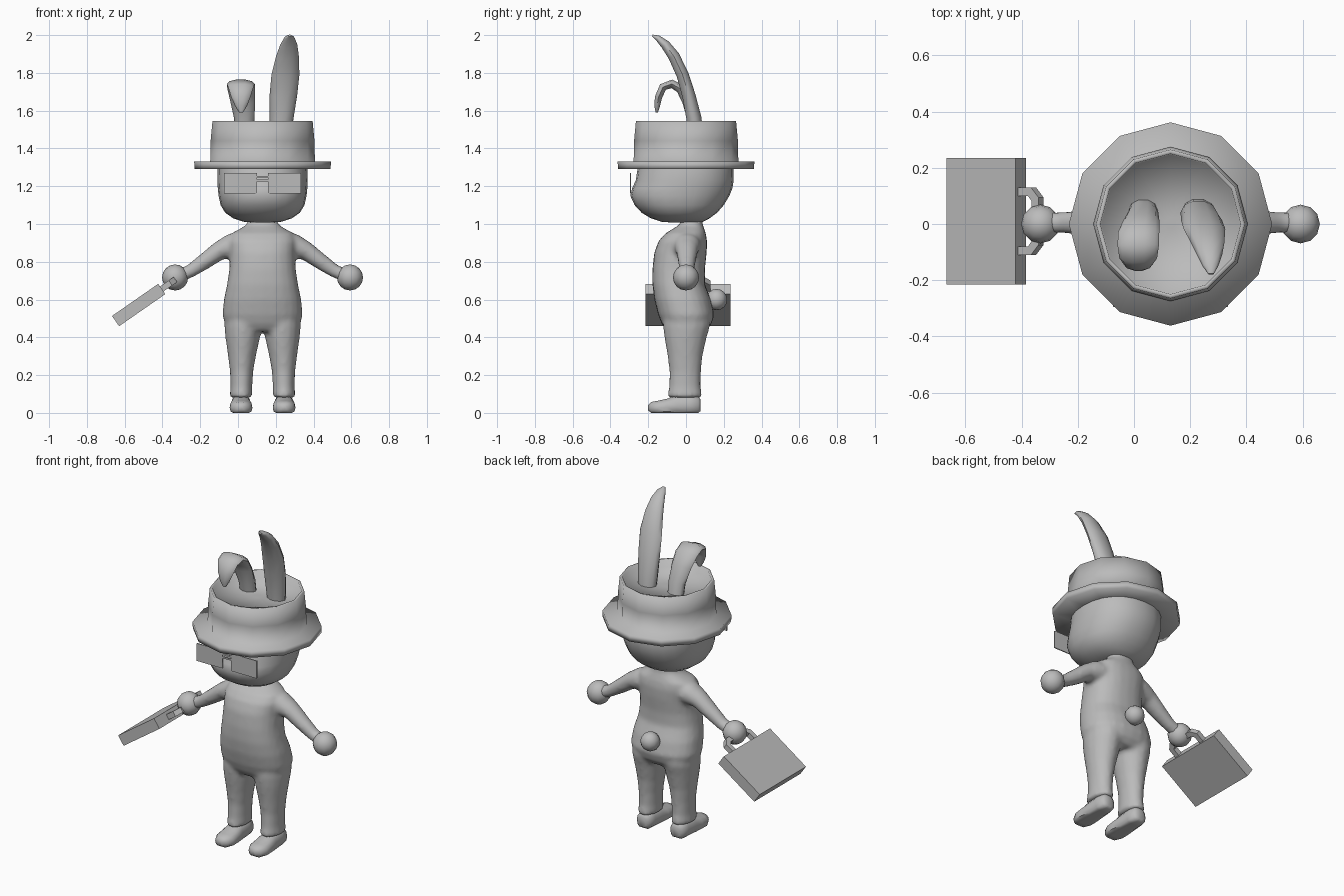
import bpy, bmesh, math
from mathutils import Vector, Matrix

CX = 0.13  # body centre line
grey = bpy.data.materials.new("soft_grey")
grey.diffuse_color = (0.5, 0.5, 0.5, 1)


def finish(name, bm, angle=50):
    bmesh.ops.recalc_face_normals(bm, faces=bm.faces)
    me = bpy.data.meshes.new(name)
    bm.to_mesh(me)
    bm.free()
    me.materials.append(grey)
    ob = bpy.data.objects.new(name, me)
    bpy.context.collection.objects.link(ob)
    bpy.ops.object.select_all(action='DESELECT')
    ob.select_set(True)
    bpy.context.view_layer.objects.active = ob
    if angle:
        bpy.ops.object.shade_smooth_by_angle(angle=math.radians(angle))
    return ob


def loft(bm, rings, n=16, power=1.0):
    """Skin a closed tube over rings of (centre, half axis u, half axis v)."""
    def sq(t):
        return math.copysign(abs(t) ** power, t)
    loops = []
    for c, u, v in rings:
        c, u, v = Vector(c), Vector(u), Vector(v)
        loops.append([bm.verts.new(c + u * sq(math.cos(2 * math.pi * i / n))
                                   + v * sq(math.sin(2 * math.pi * i / n))) for i in range(n)])
    for a, b in zip(loops, loops[1:]):
        for i in range(n):
            bm.faces.new((a[i], a[(i + 1) % n], b[(i + 1) % n], b[i]))
    bm.faces.new(loops[0])
    bm.faces.new(loops[-1])


def stack(rows, x=CX):
    """Horizontal rings from rows of (z, half width, y front, y back)."""
    return [((x, (f + b) / 2, z), (w, 0, 0), (0, (b - f) / 2, 0)) for z, w, f, b in rows]


def tube(path, sizes, side):
    """Rings along a path; sizes are (half width along side, half thickness)."""
    pts = [Vector(p) for p in path]
    side = Vector(side)
    rings = []
    for i, p in enumerate(pts):
        d = pts[min(i + 1, len(pts) - 1)] - pts[max(i - 1, 0)]
        w, t = sizes[i]
        rings.append((p, side * w, d.cross(side).normalized() * t))
    return rings


def box(bm, size, centre, rot=Matrix()):
    m = Matrix.Translation(centre) @ rot @ Matrix.Diagonal((*size, 1))
    bmesh.ops.create_cube(bm, size=1, matrix=m)


def ball(name, centre, r):
    bm = bmesh.new()
    bmesh.ops.create_uvsphere(bm, u_segments=12, v_segments=8, radius=r,
                              matrix=Matrix.Translation(centre))
    return finish(name, bm, 60)


# body: torso, neck, arms and trouser legs fused into one smooth skin
bm = bmesh.new()
loft(bm, stack([(0.43, 0.16, -0.10, 0.10), (0.47, 0.20, -0.128, 0.135), (0.52, 0.212, -0.148, 0.15),
                (0.60, 0.205, -0.168, 0.132), (0.68, 0.188, -0.178, 0.10), (0.76, 0.176, -0.178, 0.10),
                (0.85, 0.172, -0.168, 0.11), (0.91, 0.178, -0.145, 0.112), (0.95, 0.165, -0.11, 0.105),
                (0.98, 0.11, -0.06, 0.095), (1.0, 0.08, -0.03, 0.088), (1.06, 0.075, -0.02, 0.085)]), 24, 0.85)
for s in (-1, 1):
    loft(bm, tube([(CX + s * x, 0.005, z) for x, z in
                   ((0.10, 0.89), (0.17, 0.882), (0.23, 0.858), (0.31, 0.80), (0.38, 0.752), (0.45, 0.722))],
                  [(0.08, 0.07), (0.072, 0.066), (0.058, 0.05), (0.047, 0.043), (0.038, 0.036), (0.036, 0.036)],
                  (0, 1, 0)))
    rows = [(0.08, 0.061, -0.10, 0.088, 0.114), (0.14, 0.058, -0.09, 0.078, 0.112),
            (0.22, 0.062, -0.088, 0.08, 0.111), (0.30, 0.074, -0.098, 0.088, 0.109),
            (0.40, 0.092, -0.115, 0.11, 0.105), (0.46, 0.10, -0.122, 0.128, 0.103),
            (0.52, 0.095, -0.12, 0.13, 0.10)]
    loft(bm, [stack([r[:4]], CX + s * r[4])[0] for r in rows])
body = finish("body", bm)
rm = body.modifiers.new("fuse", 'REMESH')
rm.mode = 'VOXEL'
rm.voxel_size = 0.013
rm.use_smooth_shade = True
sm = body.modifiers.new("soften", 'SMOOTH')
sm.factor = 0.5
sm.iterations = 5

# hands, tail
for s, side in ((-1, "right"), (1, "left")):
    ball(side + "_hand", (CX + s * 0.463, 0.0, 0.717), 0.069)
ball("tail", (CX, 0.162, 0.60), 0.056)

# shoes with flat soles
for s, side in ((-1, "right"), (1, "left")):
    bm = bmesh.new()
    loft(bm, [((CX + s * 0.114, y, zc), (w, 0, 0), (0, 0, h)) for y, w, zc, h in
              ((0.078, 0.025, 0.04, 0.03), (0.065, 0.045, 0.04, 0.05), (0.02, 0.052, 0.04, 0.06),
               (-0.05, 0.053, 0.035, 0.06), (-0.10, 0.06, 0.03, 0.046), (-0.15, 0.06, 0.026, 0.039),
               (-0.185, 0.042, 0.026, 0.032), (-0.20, 0.015, 0.027, 0.014))], 14, 0.85)
    for v in bm.verts:
        v.co.z = max(v.co.z, 0)
    finish(side + "_shoe", bm)

# head with a slight muzzle
bm = bmesh.new()
loft(bm, stack([(1.008, 0.05, -0.08, 0.06), (1.012, 0.10, -0.13, 0.09), (1.03, 0.155, -0.185, 0.125),
                (1.06, 0.198, -0.235, 0.165), (1.10, 0.222, -0.272, 0.20), (1.15, 0.233, -0.295, 0.23),
                (1.19, 0.237, -0.285, 0.246), (1.23, 0.239, -0.266, 0.252), (1.30, 0.237, -0.255, 0.25),
                (1.40, 0.21, -0.22, 0.22)]), 24, 0.9)
finish("head", bm, 70)

# glasses: two flat lenses with a double bridge
bm = bmesh.new()
for s in (-1, 1):
    box(bm, (0.175, 0.006, 0.108), (CX + s * 0.117, -0.293, 1.216))
for z in (1.25, 1.23):
    box(bm, (0.07, 0.006, 0.01), (CX, -0.293, z))
finish("glasses", bm, 0)

# twelve-sided hat: brim, crown and sunken top
bm = bmesh.new()
profile = [(0.2, 1.295), (0.36, 1.29), (0.362, 1.33), (0.277, 1.332), (0.275, 1.44),
           (0.265, 1.545), (0.25, 1.545), (0.246, 1.50), (0.02, 1.50)]
loft(bm, [((CX, 0, z), (r, 0, 0), (0, r, 0)) for r, z in profile], 12)
finish("hat", bm, 180)

# upright ear, curving forward
bm = bmesh.new()
loft(bm, tube([(0.228, 0.05, 1.48), (0.23, 0.042, 1.56), (0.24, 0.015, 1.68), (0.251, -0.018, 1.79),
               (0.262, -0.065, 1.89), (0.269, -0.11, 1.95), (0.272, -0.15, 1.985), (0.274, -0.178, 1.998)],
              [(0.055, 0.042), (0.064, 0.042), (0.073, 0.037), (0.074, 0.034),
               (0.06, 0.032), (0.045, 0.026), (0.028, 0.016), (0.01, 0.005)], (1, 0, 0)), 10)
finish("upright_ear", bm, 60)

# folded ear, bending over and hanging down
bm = bmesh.new()
loft(bm, tube([(0.033, 0.055, 1.48), (0.033, 0.04, 1.56), (0.025, 0.008, 1.65), (0.017, -0.028, 1.715),
               (0.015, -0.075, 1.742), (0.015, -0.122, 1.725), (0.015, -0.146, 1.67),
               (0.016, -0.153, 1.625), (0.016, -0.155, 1.59)],
              [(0.05, 0.036), (0.054, 0.036), (0.066, 0.03), (0.073, 0.026), (0.074, 0.024),
               (0.067, 0.022), (0.05, 0.02), (0.032, 0.016), (0.01, 0.006)], (1, 0, 0)), 10)
finish("folded_ear", bm, 60)

# briefcase, tilted outwards from the hand
tilt = Matrix.Rotation(-math.atan2(0.57, 0.82), 4, 'Y')
case_at = Vector((-0.526, 0.01, 0.571))
bm = bmesh.new()
box(bm, (0.298, 0.45, 0.066), case_at, tilt)
finish("briefcase", bm, 0)

# briefcase handle: square bar with bevelled corners
bm = bmesh.new()
path = [(0.14, -0.12), (0.205, -0.12), (0.237, -0.085), (0.237, 0.085), (0.205, 0.12), (0.14, 0.12)]
inner = [(0.14, -0.09), (0.192, -0.09), (0.207, -0.072), (0.207, 0.072), (0.192, 0.09), (0.14, 0.09)]
top, low = [[[bm.verts.new(case_at + tilt @ Vector((x, y, z))) for x, y in line]
             for line in (path, inner)] for z in (0.016, -0.016)]
for i in range(5):
    for a, b in ((top[0], top[1]), (top[1], low[1]), (low[1], low[0]), (low[0], top[0])):
        bm.faces.new((a[i], a[i + 1], b[i + 1], b[i]))
for i in (0, 5):
    bm.faces.new((top[0][i], top[1][i], low[1][i], low[0][i]))
finish("briefcase_handle", bm, 30)
